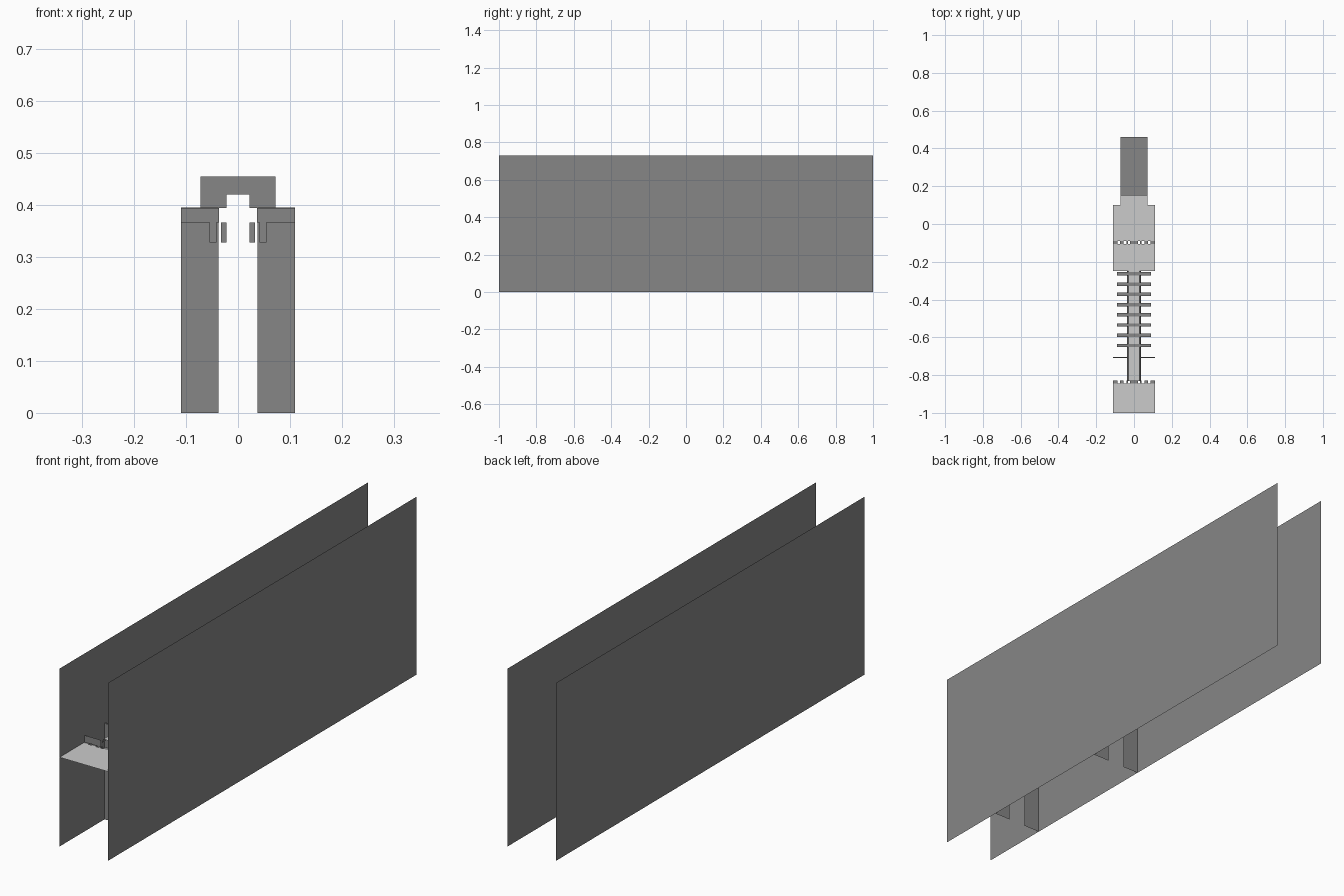
import bpy

if "Cube" in bpy.data.objects:
    bpy.data.objects.remove(bpy.data.objects["Cube"])

W, H = 0.11, 0.73      # half width between the side sheets, sheet height
DECK, RAIL = 0.366, 0.397

dark = bpy.data.materials.new("dark_grey")
dark.diffuse_color = (0.24, 0.24, 0.24, 1)
dark.use_nodes = True
dark.node_tree.nodes["Principled BSDF"].inputs["Base Color"].default_value = dark.diffuse_color


def sheet(name, *quads, mirror=False, mat=dark):
    """Thin surface made of quads; optionally mirrored across x."""
    verts, faces = [], []
    for q in quads:
        for s in ((1, -1) if mirror else (1,)):
            pts = [(s * x, y, z) for x, y, z in q]
            if s < 0:
                pts.reverse()
            faces.append(list(range(len(verts), len(verts) + len(pts))))
            verts += pts
    me = bpy.data.meshes.new(name)
    me.from_pydata(verts, [], faces)
    if mat:
        me.materials.append(mat)
    ob = bpy.data.objects.new(name, me)
    bpy.context.collection.objects.link(ob)
    return ob


def flat(x0, x1, y0, y1, z):
    """Upward quad."""
    return [(x0, y0, z), (x1, y0, z), (x1, y1, z), (x0, y1, z)]


def wall(x0, x1, y, z0, z1):
    """Front-facing upright quad."""
    return [(x0, y, z0), (x1, y, z0), (x1, y, z1), (x0, y, z1)]


def side(x, y0, y1, z0, z1):
    """Right-facing upright quad."""
    return [(x, y0, z0), (x, y1, z0), (x, y1, z1), (x, y0, z1)]


# large side sheets
sheet("side_sheet", side(W, -1, 1, 0, H), mirror=True)

# upright legs between the sheets
sheet("front_leg", wall(0.038, W, -0.708, 0, 0.395), mirror=True)
sheet("front_leg_cap", flat(-W, W, -0.71, -0.704, 0.395))
sheet("rear_leg", wall(0.038, W, -0.11, 0, DECK), mirror=True)

# light front deck and middle deck
sheet("front_deck", flat(-W, W, -1, -0.845, DECK), mat=None)
sheet("middle_deck", flat(-W, W, -0.25, -0.105, 0.394),
      flat(-W, W, -0.09, 0.1, 0.394), flat(-0.072, 0.072, 0.1, 0.15, 0.394), mat=None)

# risers behind the decks, with hanging tabs and pierced bands
for label, y, z in (("front", -0.837, DECK), ("middle", -0.097, 0.394)):
    sheet(label + "_riser", wall(0.037, W, y, DECK, 0.394), mirror=True)
    sheet(label + "_tabs", wall(0.022, 0.033, y, 0.328, DECK),
          wall(0.041, 0.055, y, 0.328, DECK), mirror=True)
    sheet(label + "_band", *[flat(a, b, y - 0.008, y + 0.008, z) for a, b in
                             ((0, 0.022), (0.033, 0.041), (0.055, 0.075), (0.087, W))],
          mirror=True)

# light central spine with slanted dark skirts
sheet("spine", flat(-0.03, 0.03, -0.83, -0.25, RAIL), mat=None)
sheet("spine_skirt", [(0.037, -0.83, 0.38), (0.037, -0.25, 0.38),
                      (0.03, -0.25, RAIL), (0.03, -0.83, RAIL)], mirror=True)

# row of cross slats
for i in range(8):
    y = -0.643 + i * 0.0541
    sheet("slat", flat(-0.09, 0.09, y - 0.009, y + 0.009, 0.399))

# rear housing, notched through underneath
R, T, Y0, Y1 = 0.072, 0.455, 0.15, 0.46
sheet("housing_front", wall(0.022, R, Y0, 0.394, T), mirror=True)
sheet("housing_bridge", wall(-0.022, 0.022, Y0, 0.42, T))
sheet("housing_top", flat(-R, R, Y0, Y1, T))
sheet("housing_sides", side(R, Y0, Y1, 0.394, T), mirror=True)
